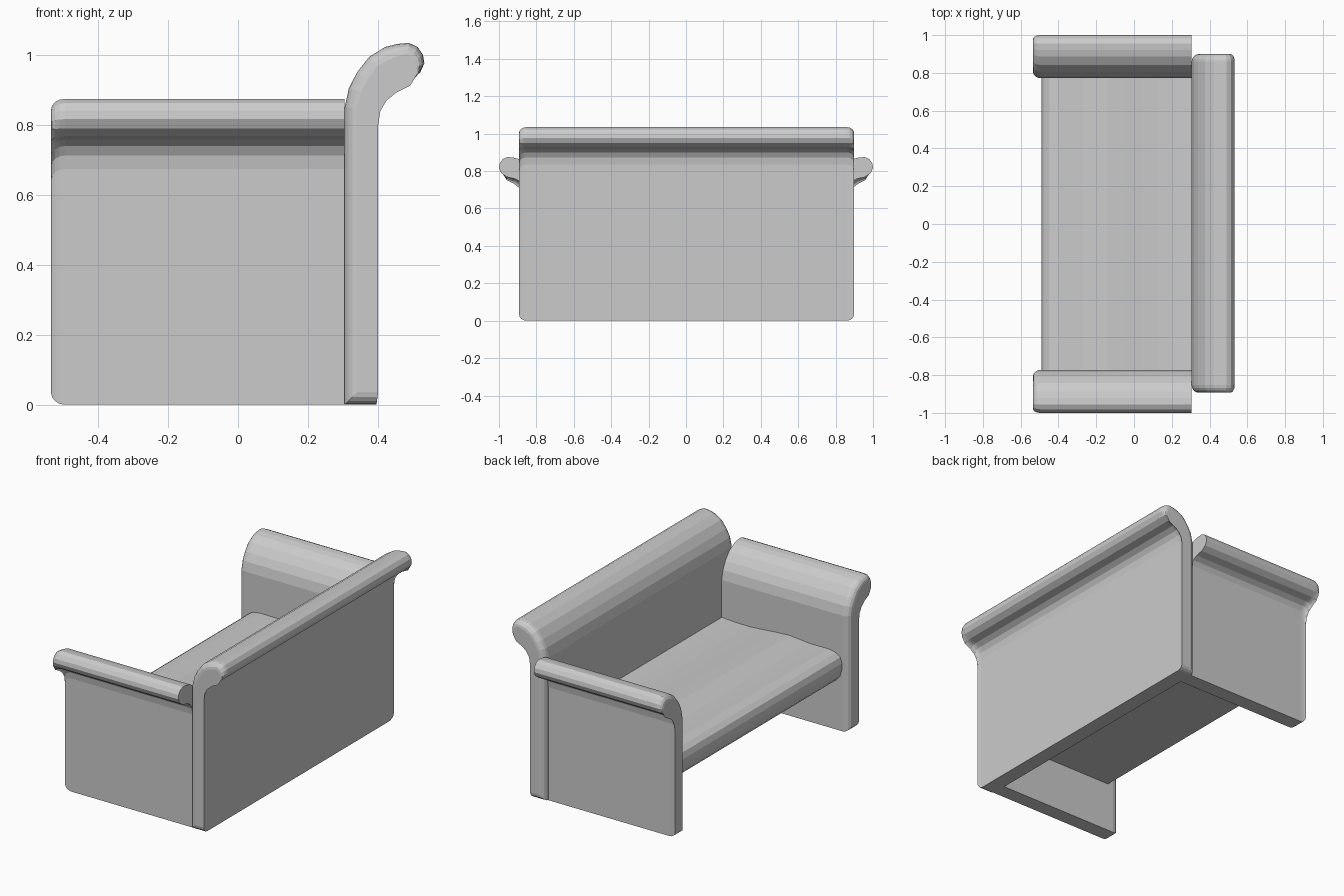
import bpy, bmesh
from math import sin, cos, pi
from mathutils import Vector

cube = bpy.data.objects.get("Cube")
if cube:
    bpy.data.objects.remove(cube, do_unlink=True)

# One plain upholstery colour
GREY = (0.6, 0.6, 0.6, 1)
fabric = bpy.data.materials.new("grey fabric")
fabric.use_nodes = True
fabric.diffuse_color = GREY
fabric.node_tree.nodes["Principled BSDF"].inputs["Base Color"].default_value = GREY


def loft(name, sections):
    """Skin a row of matching cross-sections and cap both ends."""
    bm = bmesh.new()
    rings = [[bm.verts.new(p) for p in section] for section in sections]
    n = len(rings[0])
    for a, b in zip(rings, rings[1:]):
        for i in range(n):
            j = (i + 1) % n
            bm.faces.new((a[i], a[j], b[j], b[i]))
    bm.faces.new(rings[0])
    bm.faces.new(rings[-1])
    bmesh.ops.recalc_face_normals(bm, faces=bm.faces[:])
    mesh = bpy.data.meshes.new(name)
    bm.to_mesh(mesh)
    bm.free()
    mesh.materials.append(fabric)
    obj = bpy.data.objects.new(name, mesh)
    bpy.context.collection.objects.link(obj)


# Scroll-topped panel: u runs outward from the inner face, v is height relative
# to the top. Each row holds the main section point, then its rounded-end point.
SCROLL = [
    ((0, -.185), (.036, -.185)), ((.012, -.13), (.046, -.14)),
    ((.035, -.085), (.066, -.104)), ((.07, -.04), (.094, -.066)),
    ((.115, -.012), (.13, -.046)), ((.15, -.003), (.156, -.037)),
    ((.184, 0), (.18, -.032)), ((.209, -.012), (.192, -.04)),
    ((.224, -.034), (.2, -.052)), ((.228, -.058), (.206, -.068)),
    ((.216, -.085), (.208, -.088)), ((.185, -.107), (.188, -.122)),
    ((.14, -.117), (.148, -.142)), ((.112, -.135), (.12, -.165)),
    ((.097, -.162), (.102, -.195)), ((.091, -.2), (.096, -.235)),
]
ROUND, STEPS = .04, 4


def scroll_panel(name, height, start, end, place, round_last):
    """Panel swept from start to end, rounded at the start and maybe the end."""
    lift = Vector((0, height))
    rows = [(Vector(m) + lift, Vector(e) + lift) for m, e in SCROLL]
    rows.insert(0, (Vector((0, 0)), Vector((.036, .036))))
    rows.append((Vector((.091, 0)), Vector((.096, .036))))

    def section(t, inset):
        return [place(*m.lerp(e, inset), t) for m, e in rows]

    angles = [k * pi / 2 / STEPS for k in range(STEPS + 1)]
    curve = [(ROUND * (1 - sin(a)), 1 - cos(a)) for a in angles]
    sections = [section(start + d, f) for d, f in reversed(curve)]
    if round_last:
        sections += [section(end - d, f) for d, f in curve]
    else:
        sections.append(section(end, 0))
    loft(name, sections)


BACK_X, ARM_Y = .305, .772

# Backrest, rolled over towards +x
scroll_panel("backrest", 1.035, -.893, .899,
             lambda u, v, t: Vector((BACK_X + u, t, v)), True)

# Armrests, rolled outward, rounded at the open end only
for side, label in ((1, "left"), (-1, "right")):
    scroll_panel("armrest_" + label, .875, -.535, BACK_X,
                 lambda u, v, t: Vector((t, side * (ARM_Y + u), v)), False)

# Seat with a gently wavy top and a rounded front lip
SEAT = [(.305, .3), (.305, .467), (.22, .462), (.13, .46), (.04, .466),
        (-.05, .474), (-.14, .479), (-.2, .474), (-.27, .467), (-.33, .467),
        (-.40, .468), (-.45, .458), (-.478, .438), (-.49, .405),
        (-.488, .365), (-.477, .325), (-.457, .3)]
loft("seat", [[Vector((x, y, z)) for x, z in SEAT] for y in (-ARM_Y, ARM_Y)])
